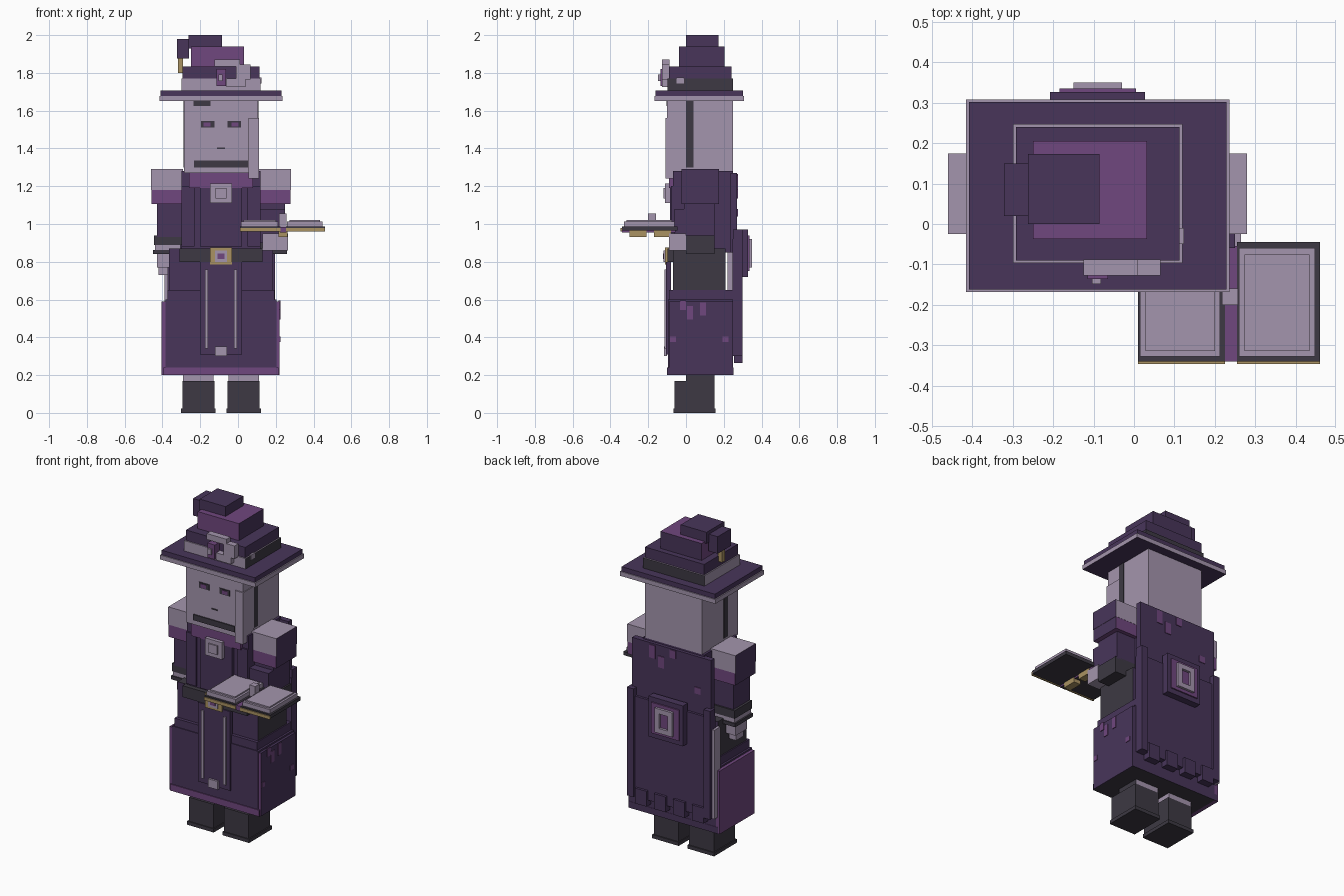
import bpy
import bmesh
from mathutils import Vector

default_cube = bpy.data.objects.get("Cube")
if default_cube:
    bpy.data.objects.remove(default_cube, do_unlink=True)

CENTRE = -.09  # the body's own mirror plane


def make_material(name, rgb):
    mat = bpy.data.materials.new(name)
    mat.use_nodes = True
    linear = [((c / 255 + .055) / 1.055) ** 2.4 for c in rgb] + [1]
    mat.diffuse_color = linear
    shader = next(n for n in mat.node_tree.nodes if n.type == "BSDF_PRINCIPLED")
    shader.inputs["Base Color"].default_value = linear
    shader.inputs["Roughness"].default_value = .9
    return mat


DARK = make_material("dark purple", (72, 53, 90))
PURPLE = make_material("purple", (112, 71, 126))
MAUVE = make_material("pale mauve", (164, 149, 173))
CHARCOAL = make_material("charcoal", (61, 57, 67))
GOLD = make_material("dull gold", (170, 146, 98))

DIRECTIONS = {"left": (1, 0, 0), "right": (-1, 0, 0), "back": (0, 1, 0),
              "front": (0, -1, 0), "top": (0, 0, 1), "bottom": (0, 0, -1)}


def box(name, x, y, z, mat, **faces):
    """Box between the given limits; keyword faces recolour one direction."""
    bm = bmesh.new()
    bmesh.ops.create_cube(bm, size=1)
    for v in bm.verts:
        v.co = [lo + (hi - lo) * (c + .5) for c, (lo, hi) in zip(v.co, (x, y, z))]
    bm.normal_update()
    mesh = bpy.data.meshes.new(name)
    mesh.materials.append(mat)
    for slot, (side, side_mat) in enumerate(faces.items(), start=1):
        mesh.materials.append(side_mat)
        for face in bm.faces:
            if face.normal.dot(Vector(DIRECTIONS[side])) > .9:
                face.material_index = slot
    bm.to_mesh(mesh)
    bm.free()
    obj = bpy.data.objects.new(name, mesh)
    bpy.context.collection.objects.link(obj)
    return obj


def flip(x):
    return (2 * CENTRE - x[1], 2 * CENTRE - x[0])


def pair(name, x, y, z, mat, outer=None):
    """Box on the left side and its mirror on the right."""
    for side, span in (("left", x), ("right", flip(x))):
        faces = {side: outer} if outer else {}
        box(side + "_" + name, span, y, z, mat, **faces)


def middle(name, width, y, z, mat, **faces):
    """Box centred on the body."""
    box(name, (CENTRE - width / 2, CENTRE + width / 2), y, z, mat, **faces)


# Boots and legs
pair("boot", x=(-.055, .115), y=(-.06, .15), z=(.02, .17), mat=CHARCOAL)
pair("boot_sole", x=(-.06, .122), y=(-.066, .157), z=(0, .022), mat=CHARCOAL)
pair("leg", x=(-.05, .11), y=(0, .15), z=(.17, .22), mat=MAUVE, outer=CHARCOAL)

# Robe skirt, hem and side panels
middle("skirt", .59, y=(-.095, .25), z=(.21, .6), mat=DARK, bottom=CHARCOAL)
middle("skirt_upper", .565, y=(-.09, .245), z=(.6, .65), mat=DARK)
middle("skirt_hem", .61, y=(-.1, .252), z=(.2, .24), mat=PURPLE, back=DARK, left=DARK,
       bottom=CHARCOAL)
box("left_skirt_panel", x=(.2, .22), y=(-.09, .25), z=(.2, .59), mat=DARK, front=PURPLE)
box("right_skirt_panel", x=(-.405, -.38), y=(-.09, .25), z=(.2, .59), mat=PURPLE)
middle("waist", .55, y=(-.07, .21), z=(.64, .87), mat=CHARCOAL, front=DARK, back=DARK)

# Front apron with trim and clasp
middle("apron", .22, y=(-.105, -.08), z=(.31, .8), mat=DARK)
pair("apron_trim", x=(-.022, -.005), y=(-.113, -.09), z=(.34, .76), mat=MAUVE)
middle("apron_clasp", .065, y=(-.117, -.1), z=(.3, .352), mat=MAUVE)

# Torso, chest panel and collar
middle("torso", .42, y=(-.07, .25), z=(.85, .99 + .29), mat=DARK)
middle("chest_panel", .22, y=(-.085, -.06), z=(.88, 1.19), mat=DARK)
pair("chest_lapel", x=(.05, .12), y=(-.08, -.06), z=(.88, 1.2), mat=DARK)
middle("collar", .34, y=(-.09, .1), z=(1.19, 1.29), mat=PURPLE)
middle("brooch", .115, y=(-.112, -.08), z=(1.11, 1.215), mat=MAUVE)
middle("brooch_centre", .06, y=(-.12, -.11), z=(1.135, 1.19), mat=MAUVE)

# Belt and buckle
middle("belt", .44, y=(-.098, .1), z=(.8, .87), mat=CHARCOAL)
middle("buckle", .115, y=(-.112, -.09), z=(.785, .875), mat=GOLD)
middle("buckle_plate", .065, y=(-.118, -.11), z=(.8, .86), mat=MAUVE)
middle("buckle_centre", .035, y=(-.122, -.117), z=(.815, .845), mat=PURPLE)

# Back cape, hanging panel, side bars and bottom tabs
middle("cape_upper", .54, y=(.235, .27), z=(.85, 1.27), mat=DARK)
middle("cape_panel", .57, y=(.245, .285), z=(.3, .92), mat=DARK)
pair("cape_bar", x=(.15, .195), y=(.25, .3), z=(.3, .97), mat=DARK)
for i in range(4):
    left = -.33 + i * .13
    box(f"cape_tab_{i}", x=(left, left + .08), y=(.255, .3), z=(.265, .36), mat=DARK)
box("cape_trim", x=(-.39, -.37), y=(.22, .28), z=(.3, .85), mat=MAUVE)

# Square clasp on the cape
middle("back_clasp_base", .235, y=(.28, .327), z=(.72, .97), mat=DARK)
middle("back_clasp_plate", .19, y=(.32, .335), z=(.75, .94), mat=PURPLE)
pair("back_clasp_side", x=(-.06, -.03), y=(.33, .35), z=(.77, .92), mat=MAUVE)
for label, low in (("lower", .77), ("upper", .89)):
    middle("back_clasp_" + label, .12, y=(.33, .35), z=(low, low + .03), mat=MAUVE)

# Painted spots on the robe
for i, (y, z, tall) in enumerate(((.02, .53, .07), (-.015, .57, .05),
                                  (.09, .55, .07), (-.07, .39, .03), (.21, .39, .03))):
    box(f"skirt_spot_{i}", x=(.215, .224), y=(y - .016, y + .016),
        z=(z - tall / 2, z + tall / 2), mat=PURPLE)
for i, (x, z, tall) in enumerate(((.04, 1.22, .08), (-.02, 1.17, .07),
                                  (-.1, 1.24, .05), (-.27, 1.06, .04))):
    box(f"cape_spot_{i}", x=(x - .02, x + .02), y=(.265, .274),
        z=(z - tall / 2, z + tall / 2), mat=PURPLE)

# Shoulders and sleeves
pair("shoulder_top", x=(.11, .28), y=(-.025, .175), z=(1.18, 1.29), mat=MAUVE, outer=DARK)
pair("shoulder_lower", x=(.11, .278), y=(-.024, .174), z=(1.105, 1.18), mat=PURPLE, outer=DARK)
pair("sleeve", x=(.12, .25), y=(-.01, .15), z=(.93, 1.12), mat=DARK)

# Right cuff and hanging hand
box("right_cuff", x=(-.445, -.3), y=(-.01, .16), z=(.89, .94), mat=CHARCOAL)
box("right_cuff_band", x=(-.44, -.305), y=(-.005, .155), z=(.86, .89), mat=MAUVE)
box("right_cuff_edge", x=(-.45, -.3), y=(-.012, .162), z=(.84, .862), mat=CHARCOAL)
box("right_hand", x=(-.43, -.32), y=(.02, .13), z=(.77, .84), mat=MAUVE)
box("right_fingers", x=(-.42, -.37), y=(.04, .11), z=(.73, .77), mat=MAUVE)

# Left forearm and hand reaching under the book
box("left_cuff", x=(.11, .26), y=(0, .15), z=(.84, .94), mat=CHARCOAL)
box("left_forearm", x=(.12, .25), y=(-.06, .1), z=(.9, 1.08), mat=DARK)
box("left_hand", x=(.13, .265), y=(-.09, 0), z=(.86, .95), mat=MAUVE)

# Open book: covers, gilt front edge, pages, spine, bookmark
for side, x0, x1 in (("right", .01, .225), ("left", .255, .46)):
    box(side + "_book_cover", x=(x0, x1), y=(-.34, -.045), z=(.965, .987), mat=CHARCOAL)
    box(side + "_book_gilt", x=(x0, x1), y=(-.346, -.338), z=(.96, .98), mat=GOLD)
    box(side + "_book_pages", x=(x0 + .005, x1 - .012), y=(-.328, -.06),
        z=(.985, 1.012), mat=MAUVE)
    box(side + "_book_top_page", x=(x0 + .018, x1 - .025), y=(-.315, -.075),
        z=(1.01, 1.02), mat=MAUVE)
box("book_spine", x=(.222, .258), y=(-.34, -.055), z=(.955, .985), mat=PURPLE, bottom=CHARCOAL)
box("bookmark", x=(.218, .258), y=(-.2, -.16), z=(.98, 1.055), mat=MAUVE)
for label, y0 in (("front", -.3), ("rear", -.17)):
    box(label + "_book_clasp", x=(.215, .262), y=(y0, y0 + .09), z=(.932, .965), mat=GOLD)

# Head with hair recess and a front strand
middle("head", .39, y=(-.1, .25), z=(1.27, 1.66), mat=MAUVE)
pair("hair_gap", x=(.1, .109), y=(0, .04), z=(1.3, 1.65), mat=CHARCOAL)
box("hair_strand", x=(.055, .11), y=(-.108, 0), z=(1.24, 1.56), mat=MAUVE)

# Face details
pair("eye", x=(-.055, .015), y=(-.104, -.09), z=(1.51, 1.545), mat=CHARCOAL)
pair("iris", x=(-.035, .002), y=(-.107, -.1), z=(1.515, 1.538), mat=PURPLE)
middle("mouth", .04, y=(-.104, -.098), z=(1.398, 1.405), mat=CHARCOAL)
middle("chin_shadow_band", .285, y=(-.107, -.09), z=(1.3, 1.335), mat=CHARCOAL)
box("hairline", x=(-.235, -.145), y=(-.104, -.098), z=(1.625, 1.65), mat=CHARCOAL)

# Hat brim, band and stacked crown
middle("hat_brim_under", .652, y=(-.168, .308), z=(1.65, 1.677), mat=MAUVE, bottom=DARK)
middle("hat_brim", .638, y=(-.162, .302), z=(1.677, 1.706), mat=DARK)
middle("hat_band", .42, y=(-.097, .248), z=(1.706, 1.77), mat=MAUVE, left=CHARCOAL, back=CHARCOAL)
middle("hat_crown_base", .405, y=(-.09, .24), z=(1.77, 1.835), mat=DARK)
box("hat_crown", x=(-.25, .032), y=(-.037, .205), z=(1.835, 1.94), mat=PURPLE,
    left=DARK, back=DARK)
box("hat_peak", x=(-.262, -.085), y=(0, .173), z=(1.93, 2), mat=DARK)
box("hat_tip", x=(-.322, -.26), y=(.02, .15), z=(1.875, 1.98), mat=DARK)
box("hat_charm", x=(-.317, -.29), y=(.07, .1), z=(1.8, 1.876), mat=GOLD)

# Crescent ornament with gem on the hat front
ORNAMENT = (-.127, -.088)
box("crescent_top", x=(-.125, .01), y=ORNAMENT, z=(1.835, 1.872), mat=MAUVE)
box("crescent_side", x=(-.01, .065), y=ORNAMENT, z=(1.765, 1.845), mat=MAUVE)
box("crescent_bottom", x=(-.06, .04), y=ORNAMENT, z=(1.725, 1.77), mat=MAUVE)
box("gem", x=(-.115, -.064), y=(-.136, -.09), z=(1.73, 1.82), mat=PURPLE)
box("gem_centre", x=(-.104, -.082), y=(-.148, -.13), z=(1.758, 1.792), mat=MAUVE)
box("band_pin", x=(.11, .124), y=(-.05, -.01), z=(1.745, 1.775), mat=MAUVE)
